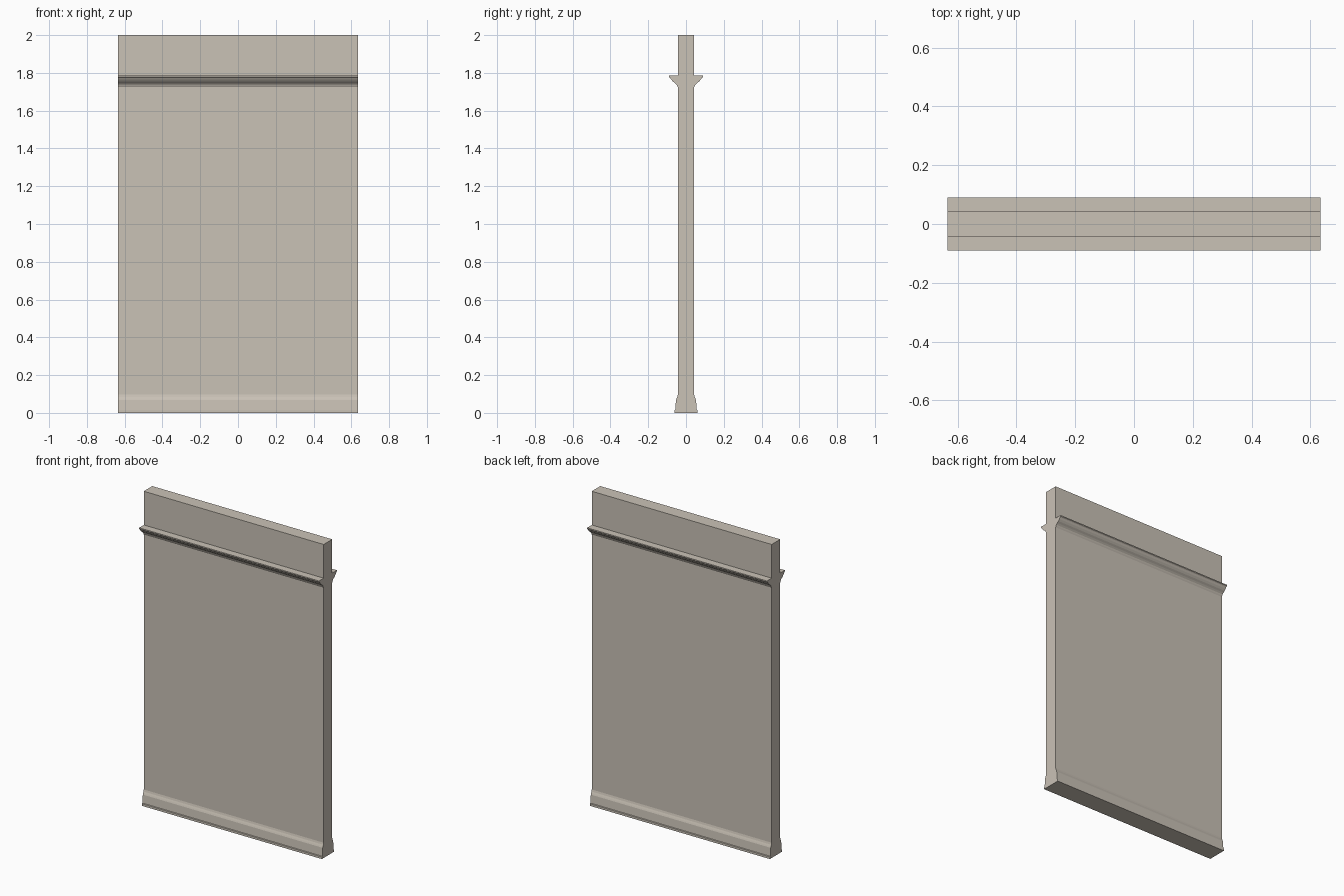
import bpy, bmesh

cube = bpy.data.objects.get("Cube")
if cube:
    bpy.data.objects.remove(cube, do_unlink=True)

# Plaster colour shared by the whole panel
plaster = bpy.data.materials.new("warm_plaster")
plaster.use_nodes = True
colour = (0.59, 0.54, 0.47, 1)
plaster.diffuse_color = colour
plaster.node_tree.nodes["Principled BSDF"].inputs["Base Color"].default_value = colour

HALF_LENGTH = 0.635
WALL = 0.043

# Half cross-sections as (depth, height), bottom to top
baseboard = [(0.062, 0), (0.062, 0.014), (0.057, 0.016), (0.053, 0.068),
             (0.050, 0.076), (0.046, 0.085), (WALL, 0.097)]
rail = [(WALL, 1.724), (0.047, 1.731), (0.050, 1.738), (0.058, 1.746),
        (0.069, 1.754), (0.078, 1.764), (0.084, 1.773), (0.090, 1.778),
        (0.090, 1.785), (WALL, 1.785)]
cap = [(WALL, 2)]


def extrude_section(name, half):
    """Mirror a half section across the wall and sweep it along x."""
    outline = half + [(-y, z) for y, z in reversed(half)]
    bm = bmesh.new()
    face = bm.faces.new([bm.verts.new((-HALF_LENGTH, y, z)) for y, z in outline])
    swept = bmesh.ops.extrude_face_region(bm, geom=[face], use_keep_orig=True)
    verts = [v for v in swept["geom"] if isinstance(v, bmesh.types.BMVert)]
    bmesh.ops.translate(bm, verts=verts, vec=(2 * HALF_LENGTH, 0, 0))
    bmesh.ops.recalc_face_normals(bm, faces=bm.faces)
    mesh = bpy.data.meshes.new(name)
    bm.to_mesh(mesh)
    bm.free()
    mesh.materials.append(plaster)
    obj = bpy.data.objects.new(name, mesh)
    bpy.context.collection.objects.link(obj)
    return obj


# Wall with baseboard and picture rail on both sides
extrude_section("wall_panel_with_mouldings", baseboard + rail + cap)
